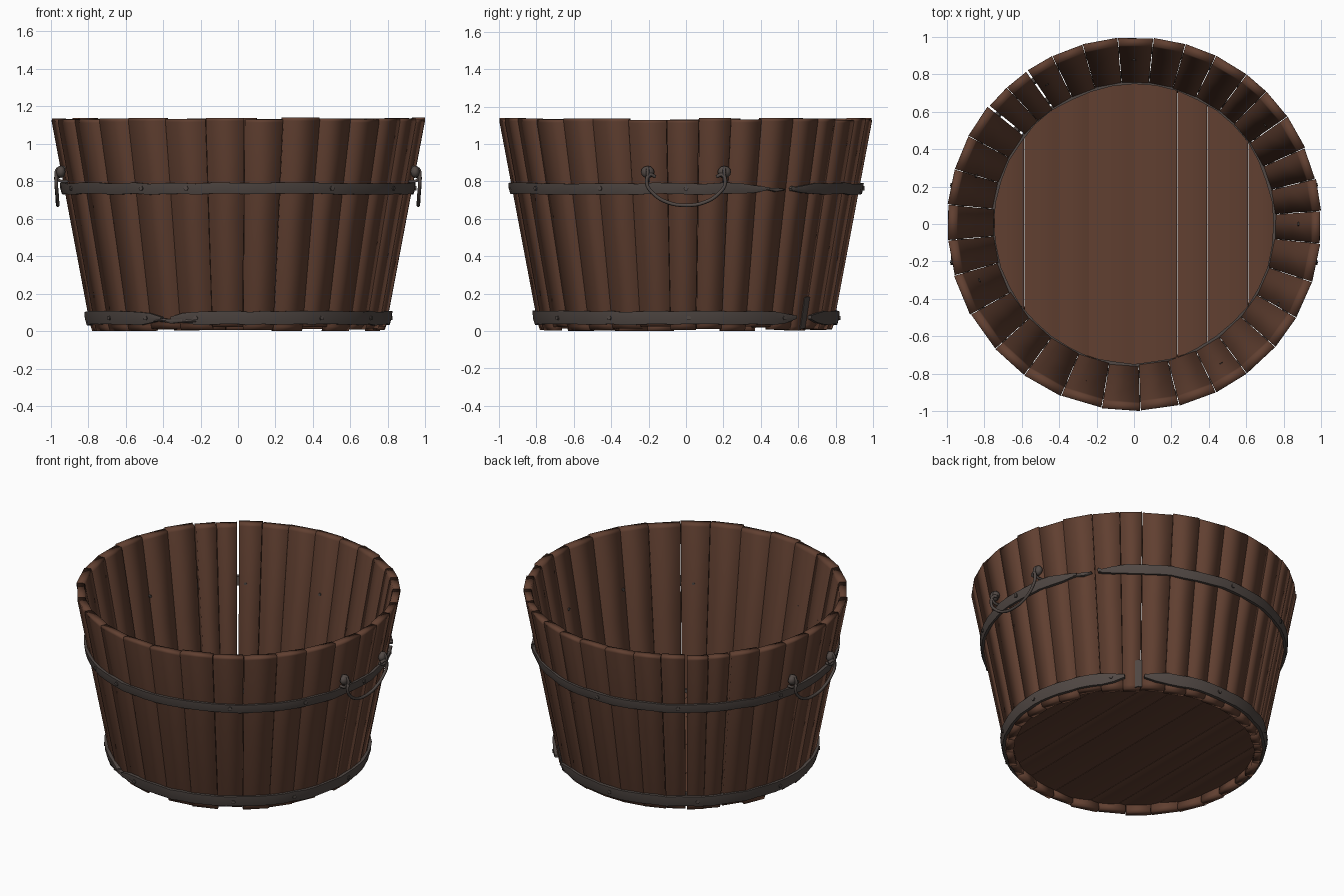
import bpy, bmesh, math, random
from math import sin, cos, radians, pi, sqrt
from mathutils import Matrix, Vector

if "Cube" in bpy.data.objects:
    bpy.data.objects.remove(bpy.data.objects["Cube"])
random.seed(4)

def material(name, rgb):
    m = bpy.data.materials.new(name)
    m.diffuse_color = (*rgb, 1)
    m.use_nodes = True
    m.node_tree.nodes["Principled BSDF"].inputs["Base Color"].default_value = m.diffuse_color
    return m

WOOD = material("brown wood", (0.118, 0.050, 0.030))
IRON = material("dark iron", (0.082, 0.065, 0.058))

def radius(z):                      # outer radius of the tapered tub
    return 0.787 + 0.216 * z / 1.14

def polar(r, deg, z):
    return (r * cos(radians(deg)), r * sin(radians(deg)), z)

def add_object(name, bm, mat, angle=None):
    bmesh.ops.recalc_face_normals(bm, faces=bm.faces)
    me = bpy.data.meshes.new(name)
    bm.to_mesh(me)
    bm.free()
    me.materials.append(mat)
    ob = bpy.data.objects.new(name, me)
    bpy.context.collection.objects.link(ob)
    for p in me.polygons:
        p.use_smooth = True
    if angle:
        bpy.ops.object.select_all(action='DESELECT')
        ob.select_set(True)
        bpy.context.view_layer.objects.active = ob
        bpy.ops.object.shade_smooth_by_angle(angle=radians(angle))
    return ob

def loft(bm, rings):                # skin closed cross-sections, cap both ends
    vs = [[bm.verts.new(p) for p in ring] for ring in rings]
    n = len(vs[0])
    for a, b in zip(vs, vs[1:]):
        for i in range(n):
            bm.faces.new((a[i], a[(i + 1) % n], b[(i + 1) % n], b[i]))
    bm.faces.new(vs[0])
    bm.faces.new(vs[-1])

# staves: uneven tapered boards with narrow gaps
edges = [-6, 4, 14, 24, 35, 45, 53, 64, 74, 84, 95, 106, 116, 125, 133, 141, 152, 163,
         174, 185, 196, 209, 222, 234, 247, 260, 272, 284, 296, 307, 319, 330, 342, 354]
bm = bmesh.new()
for a, b in zip(edges, edges[1:]):
    g0 = 0.35 if a in (125, 141) else 0.1
    g1 = 0.35 if b in (125, 141) else 0.1
    bottom, top = random.uniform(0, 0.025), random.uniform(1.128, 1.14)
    if a in (14, 196):
        bottom = 0
    push, thick = random.uniform(-0.004, 0.002), random.uniform(0.046, 0.054)
    skew = random.uniform(-0.3, 0.3)
    rings = []
    for t in (0, 0.02, 0.5, 0.985, 1):
        z = bottom + (top - bottom) * t
        r = radius(z) + push
        s = skew * (1 - t) * 0.3
        c = 0.004 if t in (0, 1) else 0
        rings.append([polar(r - c, a + g0 + s, z), polar(r - c, b - g1 + s, z),
                      polar(r - thick + c, b - g1 + s, z), polar(r - thick + c, a + g0 + s, z)])
    loft(bm, rings)
add_object("staves", bm, WOOD)

# floor: crowned planks trimmed to a circle
planks = [-0.752, -0.585, -0.40, -0.24, 0, 0.23, 0.39, 0.61, 0.752]
bm = bmesh.new()
for x0, x1 in zip(planks, planks[1:]):
    rings = []
    for i in range(7):
        x = x0 + 0.001 + (x1 - x0 - 0.002) * i / 6
        y = sqrt(max(0.758 ** 2 - x * x, 0.0001))
        d = 0.012 * (abs(i - 3) / 3) ** 2
        rings.append([(x, -y, 0.05 + d), (x, y, 0.05 + d), (x, y, 0.092 - d), (x, -y, 0.092 - d)])
    loft(bm, rings)
add_object("floor_planks", bm, WOOD, 60)

# iron bands, following the taper, with narrowed ends
def band(name, a0, a1, z0, z1, out, n, taper=0.0, inside=0.012, wobble=0.004):
    bm = bmesh.new()
    rings = []
    mid = (z0 + z1) / 2
    for i in range(n + 1):
        a = a0 + (a1 - a0) * i / n
        end = min(a - a0, a1 - a)
        k = 1 if not taper else min(1, 0.25 + 0.75 * end / taper)
        dz = random.uniform(-wobble, wobble)
        o = out + random.uniform(-0.002, 0.002) + (0.008 * (1 - k))
        lo, hi = mid + (z0 - mid) * k + dz, mid + (z1 - mid) * k + dz
        rings.append([polar(radius(lo) - inside, a, lo), polar(radius(lo) + o * 0.8, a, lo),
                      polar(radius(mid) + o, a, mid + dz),
                      polar(radius(hi) + o * 0.8, a, hi), polar(radius(hi) - inside, a, hi)])
    loft(bm, rings)
    return add_object(name, bm, IRON, 50)

band("upper_hoop", 36.5, 388, 0.732, 0.79, 0.016, 64, 9)
band("upper_hoop_tongue", 27, 34, 0.742, 0.765, 0.016, 4, 4)
band("lower_hoop_back", 54.5, 240, 0.035, 0.105, 0.019, 36, 8)
band("lower_hoop_front", 244, 406, 0.035, 0.105, 0.019, 32, 8)
band("lower_hoop_tongue", 237, 254, 0.045, 0.068, 0.022, 5, 5)
band("bent_strap_end", 50.5, 53.5, 0.01, 0.18, 0.004, 2)

# thin inner hoop around the floor
bm = bmesh.new()
prev = None
first = None
for i in range(40):
    a = i * 9
    r = 0.746 + random.uniform(-0.006, 0.004)
    ring = [bm.verts.new(polar(*p)) for p in
            ((r, a, 0.07), (r, a, 0.108), (0.768, a, 0.108), (0.768, a, 0.07))]
    if prev:
        for j in range(4):
            bm.faces.new((prev[j], prev[(j + 1) % 4], ring[(j + 1) % 4], ring[j]))
    else:
        first = ring
    prev = ring
for j in range(4):
    bm.faces.new((prev[j], prev[(j + 1) % 4], first[(j + 1) % 4], first[j]))
add_object("inner_hoop", bm, IRON, 50)

# rivets through the hoops
bm = bmesh.new()
for z, out, angles in ((0.763, 0.016, (0, 37, 90, 122, 163, 200, 237, 253, 302, 331)),
                       (0.07, 0.019, (1, 40, 90, 130, 170, 213, 233, 254, 303, 330))):
    for a in angles:
        inner = radius(z) - (0.058 if z > 0.5 else 0.02)
        outer = radius(z) + out + 0.006
        m = (Matrix.Rotation(radians(a), 4, 'Z') @ Matrix.Translation(((inner + outer) / 2, 0, z))
             @ Matrix.Rotation(pi / 2, 4, 'Y'))
        bmesh.ops.create_cone(bm, cap_ends=True, segments=6, radius1=0.010, radius2=0.013,
                              depth=outer - inner, matrix=m)
add_object("rivets", bm, IRON, 40)

# drop handles on both sides: bail, knobs and staples
def tube(name, pts, r):
    cu = bpy.data.curves.new(name, 'CURVE')
    cu.dimensions = '3D'
    cu.bevel_depth = r
    cu.bevel_resolution = 1
    cu.resolution_u = 4
    cu.use_fill_caps = True
    sp = cu.splines.new('BEZIER')
    sp.bezier_points.add(len(pts) - 1)
    for bp, p in zip(sp.bezier_points, pts):
        bp.co = p
        bp.handle_left_type = bp.handle_right_type = 'AUTO'
    cu.materials.append(IRON)
    ob = bpy.data.objects.new(name, cu)
    bpy.context.collection.objects.link(ob)

for side, s in (("right", 1), ("left", -1)):
    half = [(0.955, 0.165, 0.825), (0.968, 0.195, 0.835), (0.97, 0.21, 0.79),
            (0.966, 0.175, 0.735), (0.963, 0.10, 0.688)]
    pts = half + [(0.962, 0, 0.672)] + [(x, -y, z) for x, y, z in reversed(half)]
    tube(side + "_handle_bail", [(s * x, y, z) for x, y, z in pts], 0.010)
    bm = bmesh.new()
    for y in (-0.205, 0.205):
        bmesh.ops.create_uvsphere(bm, u_segments=10, v_segments=6, radius=0.036,
            matrix=Matrix.Translation((s * 0.945, y, 0.85)) @ Matrix.Diagonal((0.7, 1, 0.9, 1)))
        staple = [(0.90, y, 0.865), (0.955, y, 0.872), (0.972, y, 0.84), (0.955, y, 0.805), (0.90, y, 0.80)]
        tube(side + "_handle_staple", [(s * p[0], p[1], p[2]) for p in staple], 0.009)
    add_object(side + "_handle_knobs", bm, IRON, 50)
